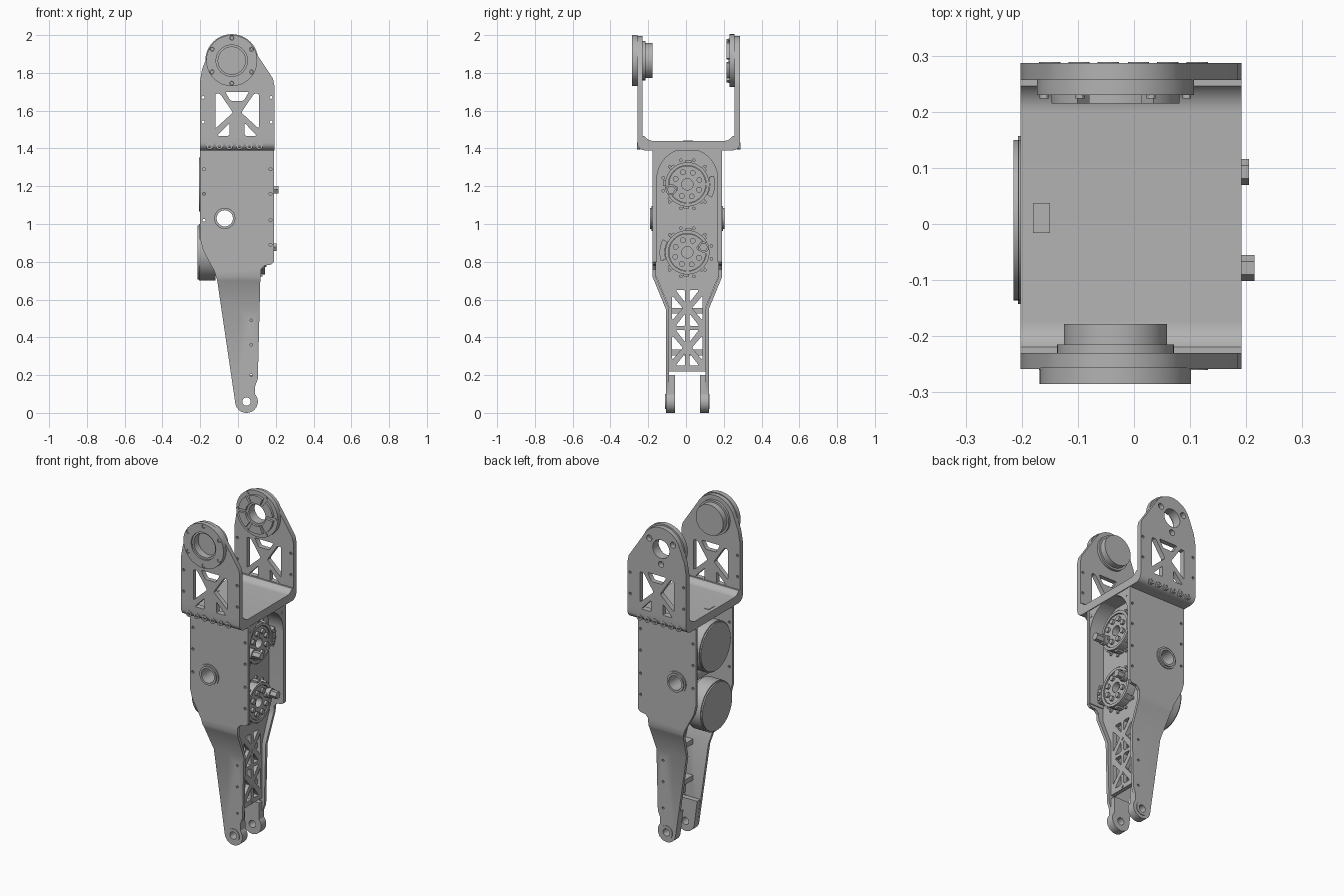
import bpy, bmesh
from math import cos, sin, radians
from mathutils import Vector

if "Cube" in bpy.data.objects:
    bpy.data.objects.remove(bpy.data.objects["Cube"])

GREY = (0.45, 0.45, 0.45, 1)
grey = bpy.data.materials.new("machined_grey")
grey.use_nodes = True
grey.diffuse_color = GREY
grey.node_tree.nodes["Principled BSDF"].inputs["Base Color"].default_value = GREY

MID = 0.007            # y of the middle of the body
JOINT = (-0.033, 1.865)  # x, z of the upper joint
PIN = (0.045, 0.06)    # x, z of the lower joint
PORT = (-0.07, 1.03)   # x, z of the cable port
parts = []


def arc(c, r, a0, a1, n=24):
    return [(c[0] + r * cos(radians(a0 + (a1 - a0) * i / n)),
             c[1] + r * sin(radians(a0 + (a1 - a0) * i / n))) for i in range(n + 1)]


def circle(c, r, n=40, turn=0):
    return arc(c, r, turn, 360 + turn, n)[:-1]


def ring_of(c, r, hole, n, turn=0, sides=12):
    return [circle(p, hole, sides) for p in circle(c, r, n, turn)]


def sector(c, r0, r1, a0, a1):
    return arc(c, r1, a0, a1, 8) + arc(c, r0, a1, a0, 8)


def box(u0, u1, v0, v1):
    return [(u0, v0), (u1, v0), (u1, v1), (u0, v1)]


def rounded(pts, r=0.008):
    """Cut every corner with a short three-point curve."""
    out = []
    for i, p in enumerate(pts):
        p, a, b = Vector(p), Vector(pts[i - 1]), Vector(pts[(i + 1) % len(pts)])
        s, e = p + (a - p).normalized() * r, p + (b - p).normalized() * r
        out += [tuple(s), tuple(s * 0.25 + p * 0.5 + e * 0.25), tuple(e)]
    return out


def plate(name, loops, axis, lo, hi, bend=0):
    """Extrude flat loops (inner loops are holes) from lo to hi along an axis."""
    lo, hi = min(lo, hi), max(lo, hi)
    curve = bpy.data.curves.new(name, "CURVE")
    curve.dimensions, curve.fill_mode = "2D", "BOTH"
    curve.extrude = (hi - lo) / 2
    for loop in loops:
        s = curve.splines.new("POLY")
        s.points.add(len(loop) - 1)
        for pt, (u, v) in zip(s.points, loop):
            pt.co = (u, v, 0, 1)
        s.use_cyclic_u = True
    helper = bpy.data.objects.new(name + "_curve", curve)
    bpy.context.collection.objects.link(helper)
    deps = bpy.context.evaluated_depsgraph_get()
    mesh = bpy.data.meshes.new_from_object(helper.evaluated_get(deps))
    bpy.data.objects.remove(helper)
    bm = bmesh.new()
    bm.from_mesh(mesh)
    for vert in bm.verts:
        u, v, w = vert.co
        w += (lo + hi) / 2
        vert.co = {"x": (w, u, v), "y": (u, w, v), "z": (u, v, w)}[axis]
    bmesh.ops.remove_doubles(bm, verts=bm.verts, dist=1e-5)
    if bend:  # joggle the lower part towards the middle
        for z in (0.72, 0.55):
            bmesh.ops.bisect_plane(bm, geom=bm.verts[:] + bm.edges[:] + bm.faces[:],
                                   plane_co=(0, 0, z), plane_no=(0, 0, 1))
        for vert in bm.verts:
            t = min(max((0.72 - vert.co.z) / 0.17, 0), 1)
            vert.co.y -= bend * 0.07 * t
    bmesh.ops.recalc_face_normals(bm, faces=bm.faces)
    bm.to_mesh(mesh)
    bm.free()
    mesh.name = name
    mesh.materials.clear()
    mesh.materials.append(grey)
    for poly in mesh.polygons:
        poly.material_index = 0
    ob = bpy.data.objects.new(name, mesh)
    bpy.context.collection.objects.link(ob)
    parts.append(ob)
    return ob


# Side plates with tapering legs, feet, bearings and cable port bosses
eye = arc(PIN, 0.06, 40, -175)
leg = [(-0.2, 1.41), (0.19, 1.41), (0.19, 0.8), (0.175, 0.785), (0.14, 0.78), (0.122, 0.76),
       (0.118, 0.7), (0.105, 0.18), (0.09, 0.14)] + eye + \
      [(-0.11, 0.7), (-0.125, 0.75), (-0.185, 0.86), (-0.2, 0.92)]
foot = [(-0.034, 0.2), (0.09, 0.2), (0.09, 0.14)] + eye
screws = [circle((x, z), 0.008, 10) for x in (-0.18, 0.172) for z in (0.89, 1.02, 1.16, 1.29)]
screws = [s for s in screws if s[0][0] > 0 or s[0][1] > 0.9]
screws += [circle((0.07, z), 0.007, 10) for z in (0.2, 0.36, 0.49)]
for s, side in ((-1, "front"), (1, "back")):
    def span(a, b):
        return MID + s * a, MID + s * b
    plate(side + "_side_plate", [leg, circle(PORT, 0.043), circle(PIN, 0.022)] + screws,
          "y", *span(0.166, 0.184), bend=s)
    plate(side + "_foot", [foot, circle(PIN, 0.022)], "y", *span(0.066, 0.097))
    plate(side + "_bearing", [circle(PIN, 0.04), circle(PIN, 0.022)], "y", *span(0.11, 0.118))
    plate(side + "_port_flange", [circle(PORT, 0.066), circle(PORT, 0.043)], "y", *span(0.18, 0.19))
    plate(side + "_port_lip", [circle(PORT, 0.056), circle(PORT, 0.043)], "y", *span(0.18, 0.198))
plate("port_tube", [circle(PORT, 0.05), circle(PORT, 0.043)], "y", MID - 0.18, MID + 0.18)

# Central web with a lattice between the legs
web = [(MID + u, z) for u, z in ((-0.168, 1.4), (0.168, 1.4), (0.168, 0.73), (0.098, 0.56),
                                 (0.098, 0.22), (-0.098, 0.22), (-0.098, 0.56), (-0.168, 0.73))]
windows = []
for z0, z1 in ((0.25, 0.44), (0.46, 0.65)):
    mid = (z0 + z1) / 2
    for m in (-1, 1):
        windows.append([(MID + m * 0.08, z0 + 0.03), (MID + m * 0.08, z1 - 0.03), (MID + m * 0.024, mid)])
        for end, k in ((z1, 1), (z0, -1)):
            windows.append([(MID + m * 0.012, end), (MID + m * 0.062, end), (MID + m * 0.012, mid + k * 0.03)])
plate("lattice_web", [web] + [rounded(w) for w in windows], "x", 0.065, 0.09)
for z in (0.32, 0.54):
    plate("leg_rib", [box(0.015, 0.07, z - 0.015, z + 0.015)], "y", MID - 0.097, MID + 0.097)
plate("web_screws", [circle((MID, z), 0.009, 10) for z in (0.235, 0.32, 0.54)], "x", 0.08, 0.094)

# Arched rim around the actuator pocket
rim = [(MID - 0.168, 0.8), (MID - 0.168, 1.41), (MID + 0.168, 1.41), (MID + 0.168, 0.8),
       (MID + 0.161, 0.8)] + arc((MID, 1.238), 0.161, 0, 180) + [(MID - 0.161, 0.8)]
plate("pocket_rim", [rim], "x", 0.08, 0.187)
plate("rim_screws", [circle((MID + m * 0.15, 1.35), 0.008, 10) for m in (-1, 1)], "x", 0.18, 0.19)

# Two actuators; the lower one is turned half a revolution
for name, z, turn, back in (("upper", 1.21, 0, -0.206), ("lower", 0.85, 180, -0.215)):
    c = (MID, z)
    plate(name + "_motor_cap", [circle(c, 0.15, 64)], "x", back + 0.008, -0.118)
    plate(name + "_motor_end", [circle(c, 0.143, 64)], "x", back, -0.13)
    plate(name + "_motor_body", [circle(c, 0.125, 64)], "x", -0.13, 0.08)
    plate(name + "_motor_flange", [circle(c, 0.117, 48), circle(c, 0.1, 48)], "x", 0.08, 0.142)
    plate(name + "_output_disc", [circle(c, 0.098, 48), circle(c, 0.03)], "x", 0.08, 0.136)
    plate(name + "_output_screws", ring_of(c, 0.068, 0.015, 8, 20), "x", 0.13, 0.15)
    plate(name + "_flange_screws", ring_of(c, 0.132, 0.009, 12, 15), "x", 0.085, 0.1)
    plate(name + "_lugs", [sector(c, 0.112, 0.128, a, a + 14) for a in range(35, 330, 45)], "x", 0.085, 0.13)
    plate(name + "_connector", [sector(c, 0.119, 0.147, turn - 28, turn + 18)], "x", 0.085, 0.145)
    plate(name + "_connector_pins", [circle(p, 0.009, 10) for p in arc(c, 0.133, turn - 20, turn + 10, 2)],
          "x", 0.14, 0.152)
    knob = arc(c, 0.09, turn + 198, turn + 198, 1)[0]
    plate(name + "_knob_base", [circle(knob, 0.029, 24)], "x", 0.13, 0.165)
    plate(name + "_knob", [circle(knob, 0.023, 6)], "x", 0.16, 0.215 if turn == 0 else 0.205)

# Rounded floor of the fork
floor = [(-0.258, 1.465)] + arc((-0.218, 1.43), 0.04, 180, 270, 8) + \
        arc((0.247, 1.43), 0.04, 270, 360, 8) + [(0.287, 1.465)] + \
        arc((0.2, 1.495), 0.055, -33, -90, 8) + arc((-0.173, 1.495), 0.055, 270, 213, 8)
plate("fork_floor", [floor], "x", -0.202, 0.192)
plate("floor_slot_cover", [box(-0.18, -0.15, -0.016, 0.037)], "z", 1.438, 1.443)
for s, y in ((-1, -0.25), (1, 0.279)):
    plate("fork_screws", [circle((x, 1.413), 0.019, 12) for x in (-0.15, -0.098, -0.046, 0.008, 0.06, 0.113)]
          + [circle((x, 1.413), 0.009, 6) for x in (-0.15, -0.098, -0.046, 0.008, 0.06, 0.113)],
          "y", y - 0.01, y + 0.01)

# Fork arms with truss windows
arm = [(-0.202, 1.45), (0.192, 1.45), (0.192, 1.735), (0.185, 1.77)] + arc(JOINT, 0.13, 27, 158) + \
      [(-0.19, 1.82), (-0.202, 1.75)]
truss = [[(-0.068, 1.7), (0.058, 1.7), (0.03, 1.652), (-0.04, 1.652)]]
for m in (-1, 1):
    truss.append([(-0.005 + m * u, z) for u, z in ((0.115, 1.69), (0.09, 1.69), (0.022, 1.59), (0.115, 1.505))])
    truss.append([(-0.005 + m * u, z) for u, z in ((0.105, 1.467), (0.04, 1.467), (0.04, 1.535))])
cuts = [rounded(t) for t in truss]
cuts += [circle((x, z), 0.008, 10) for x in (-0.185, 0.175) for z in (1.54, 1.67)]
plate("front_arm", [arm, circle(JOINT, 0.075)] + cuts, "y", -0.258, -0.23)
plate("back_arm", [arm, circle(JOINT, 0.056)] + cuts + ring_of(JOINT, 0.092, 0.018, 3, 30, 20),
      "y", 0.257, 0.287)

# Front joint: bolted ring, dish and hub
plate("front_joint_ring", [circle(JOINT, 0.135, 64), circle(JOINT, 0.083, 48)]
      + ring_of(JOINT, 0.12, 0.011, 6, 30), "y", -0.285, -0.256)
plate("front_joint_step", [circle(JOINT, 0.085, 48), circle(JOINT, 0.072, 48)], "y", -0.275, -0.23)
plate("front_joint_screws", ring_of(JOINT, 0.12, 0.009, 6, 30), "y", -0.281, -0.258)
plate("front_hub_collar", [circle(JOINT, 0.104, 48)], "y", -0.232, -0.215)
plate("front_hub", [circle(JOINT, 0.092, 48)], "y", -0.232, -0.178)

# Back joint: pad and segmented ring
plate("back_joint_pad", [circle(JOINT, 0.14, 64), circle(JOINT, 0.056)], "y", 0.23, 0.258)
plate("back_joint_segments", [sector(JOINT, 0.068, 0.115, a + 6, a + 54) for a in range(0, 360, 60)],
      "y", 0.215, 0.232)
plate("back_joint_screws", ring_of(JOINT, 0.127, 0.008, 6, 0), "y", 0.224, 0.232)

# Smooth the round walls and keep the edges sharp
bpy.ops.object.select_all(action="DESELECT")
for ob in parts:
    ob.select_set(True)
bpy.context.view_layer.objects.active = parts[0]
bpy.ops.object.shade_smooth_by_angle(angle=radians(30))
